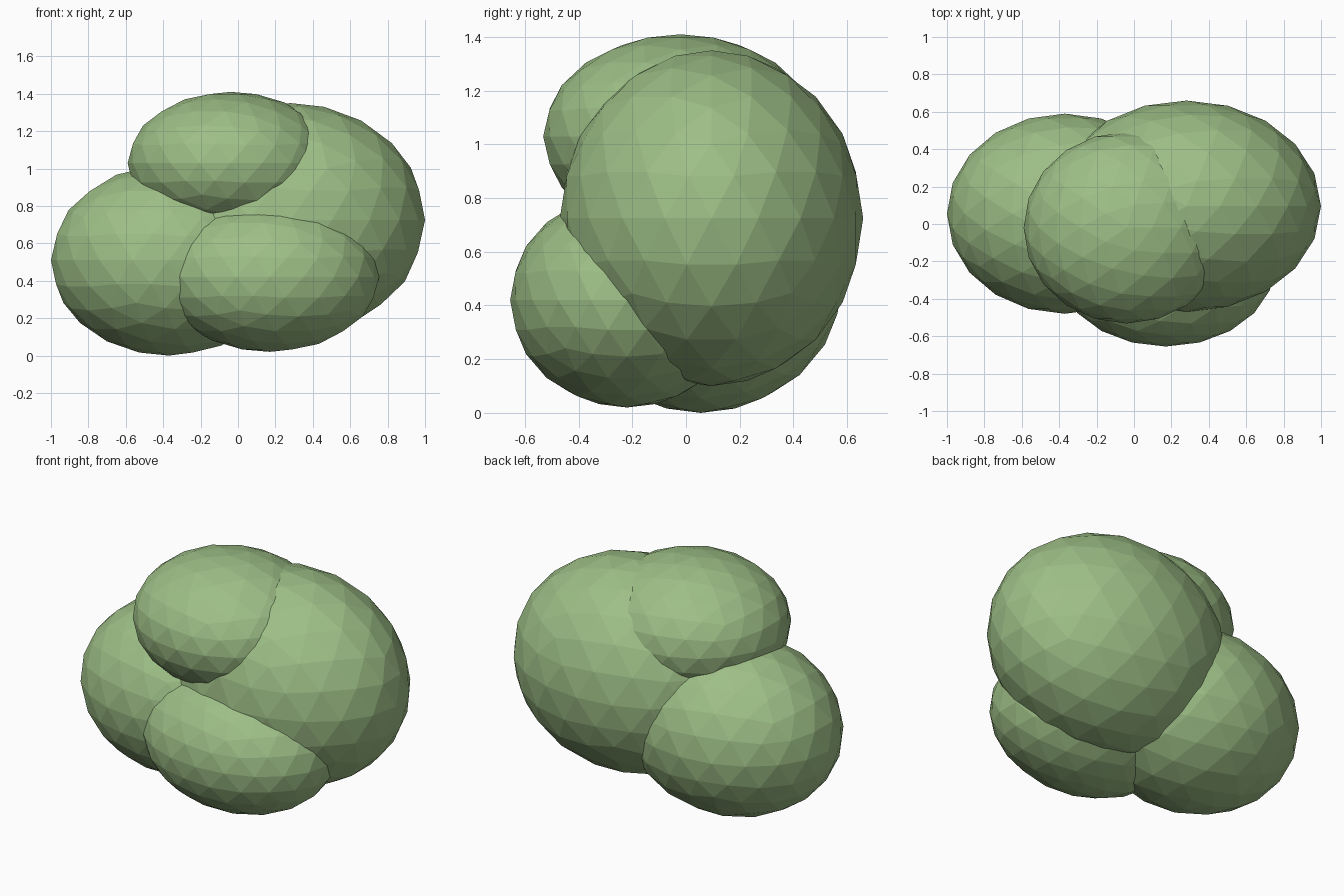
import bpy

# Remove the default cube
cube = bpy.data.objects.get("Cube")
if cube:
    bpy.data.objects.remove(cube, do_unlink=True)

# Single leaf green material
green = bpy.data.materials.new("leaf_green")
green.use_nodes = True
colour = (0.34, 0.52, 0.24, 1.0)
green.diffuse_color = colour
bsdf = next(n for n in green.node_tree.nodes if n.type == "BSDF_PRINCIPLED")
bsdf.inputs["Base Color"].default_value = colour
bsdf.inputs["Roughness"].default_value = 0.9


def leaf_clump(name, centre, radii):
    """Flat-shaded faceted ellipsoid."""
    bpy.ops.mesh.primitive_ico_sphere_add(subdivisions=3, radius=1, location=centre)
    clump = bpy.context.object
    clump.name = name
    clump.scale = radii
    bpy.ops.object.transform_apply(location=False, rotation=False, scale=True)
    clump.data.materials.append(green)
    return clump


# Four overlapping clumps of the bush
leaf_clump("large_left_clump", (0.28, 0.095, 0.725), (0.72, 0.565, 0.625))
leaf_clump("right_clump", (-0.37, 0.055, 0.51), (0.63, 0.535, 0.51))
leaf_clump("top_clump", (-0.04, -0.02, 1.03), (0.55, 0.512, 0.38))
leaf_clump("front_clump", (0.17, -0.22, 0.42), (0.585, 0.435, 0.4))
